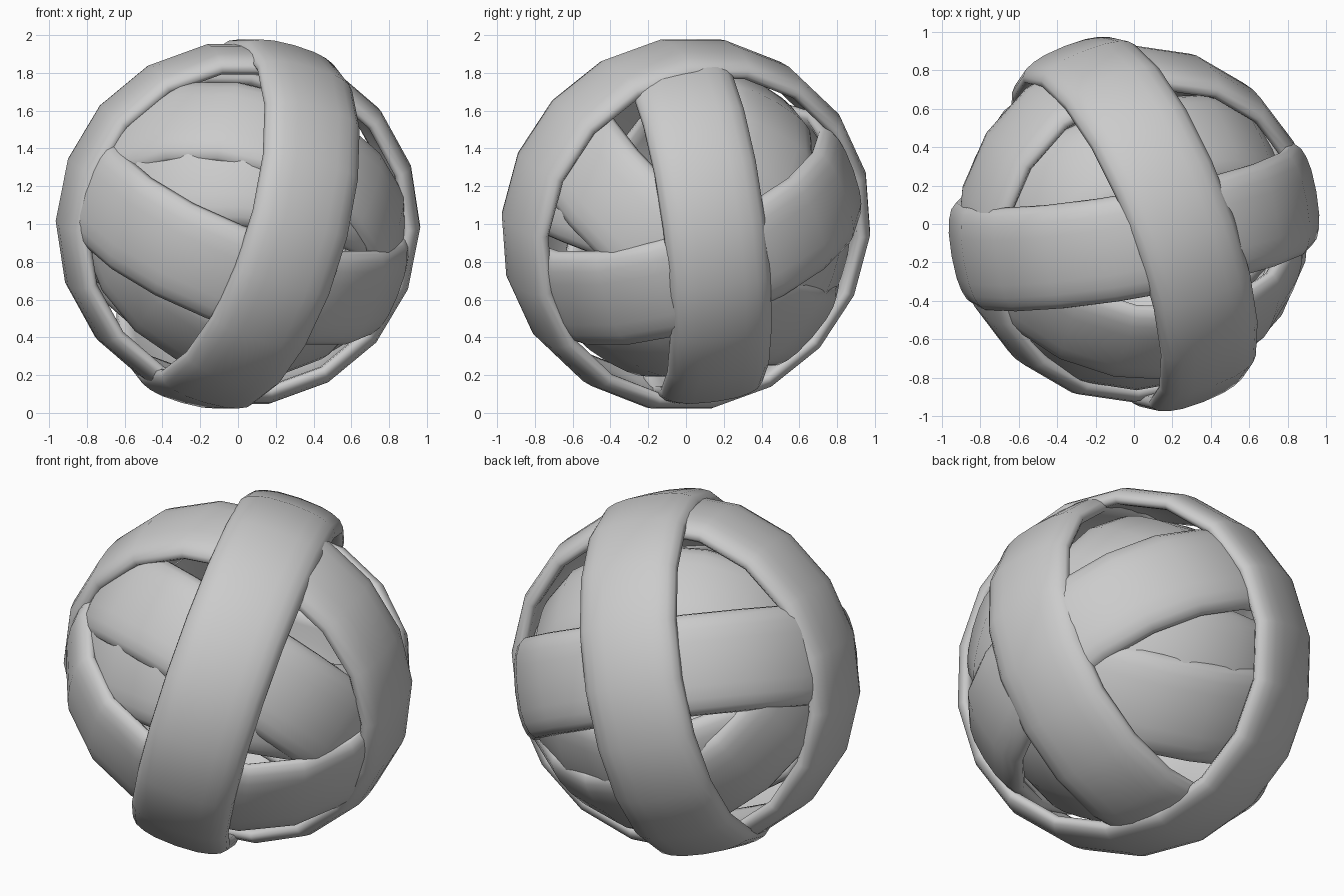
import bpy, math
from mathutils import Vector

if "Cube" in bpy.data.objects:
    bpy.data.objects.remove(bpy.data.objects["Cube"])

SIDES = 18
# half cross-section of a strap: (drop below outer radius, distance from centre line)
HALF = [(0, 0), (.006, .12), (.02, .19), (.04, .24), (.07, .27),
        (.10, .275), (.12, .25), (.115, .20), (.10, .12), (.095, 0)]
PROFILE = HALF + [(d, -a) for d, a in HALF[-2:0:-1]]


def strap(name, normal, radius, turn=0.0):
    # closed band around the ball, lying on a great circle
    n = len(PROFILE)
    verts, faces = [], []
    for i in range(SIDES):
        t = 2 * math.pi * i / SIDES + turn
        for d, a in PROFILE:
            r = radius - d
            verts.append((r * math.cos(t), r * math.sin(t), a))
        j = (i + 1) % SIDES
        for k in range(n):
            m = (k + 1) % n
            faces.append((i * n + k, j * n + k, j * n + m, i * n + m))
    mesh = bpy.data.meshes.new(name)
    mesh.from_pydata(verts, [], faces)
    mesh.shade_smooth()
    ob = bpy.data.objects.new(name, mesh)
    ob.rotation_mode = 'QUATERNION'
    ob.rotation_quaternion = Vector(normal).to_track_quat('Z', 'Y')
    ob.location = (0, 0, 1)
    bpy.context.collection.objects.link(ob)
    return ob


# outer straps
strap("outer_strap", (.90, .35, -.26), .995)
strap("second_strap", (-.17, .977, .13), .965)
strap("third_strap", (.35, -.31, .88), .935)
# inner straps
strap("fourth_strap", (.21, .64, .74), .90)
strap("fifth_strap", (.05, .32, .95), .87)
strap("sixth_strap", (.36, -.80, .47), .84)
